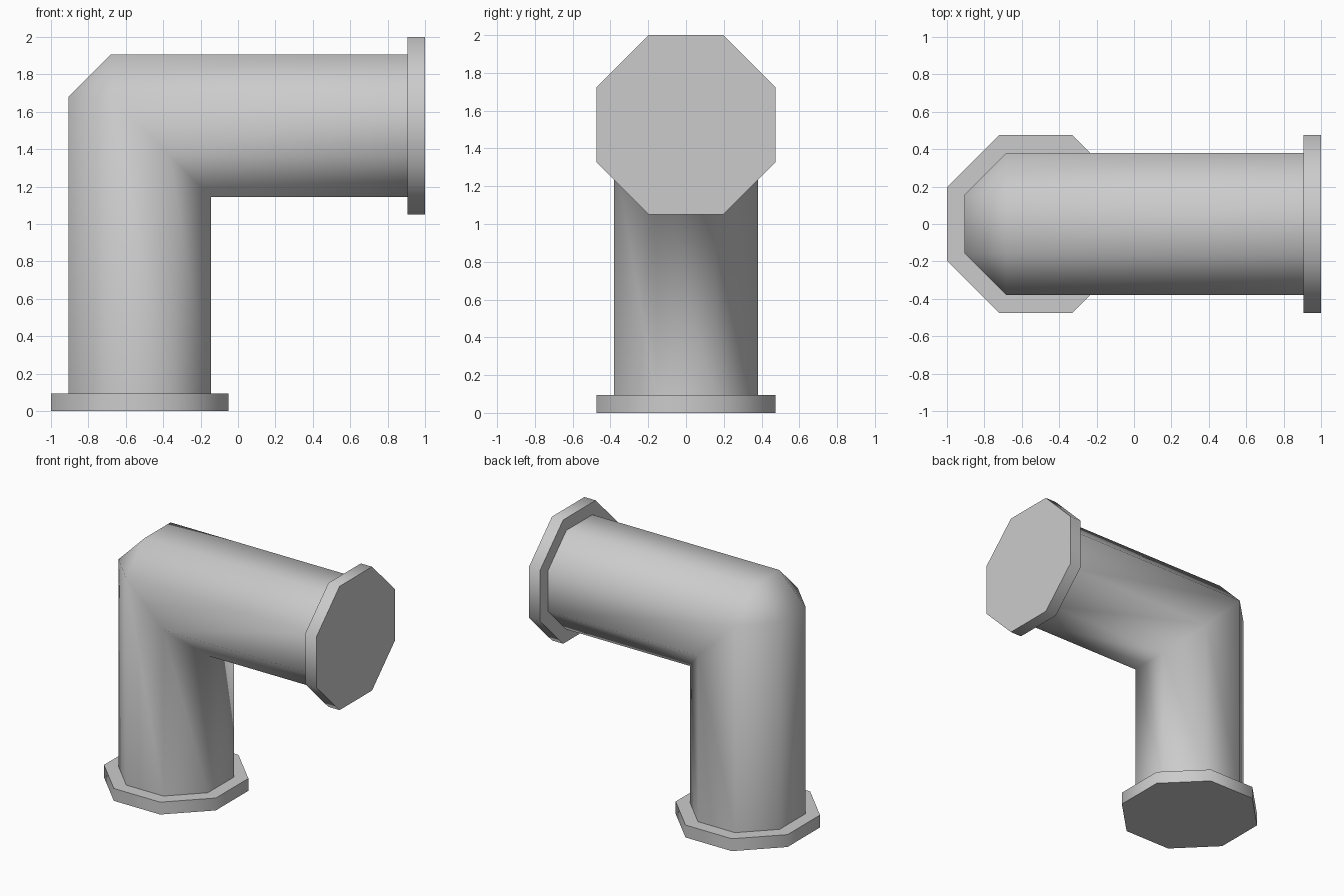
import bpy, bmesh, math
from mathutils import Matrix

cube = bpy.data.objects.get("Cube")
if cube:
    bpy.data.objects.remove(cube, do_unlink=True)

SIDES = 8
STEP = 2 * math.pi / SIDES
PIPE, FLANGE, THICK = 0.38, 0.475, 0.095      # flat-to-centre sizes, flange depth
CX, CZ = -0.525, 1.525                        # axes of the two arms
HALF = PIPE * math.tan(STEP / 2)              # half of one octagon side

grey = bpy.data.materials.new("grey_metal")
grey.use_nodes = True
grey.diffuse_color = (0.6, 0.6, 0.6, 1)
bsdf = next(n for n in grey.node_tree.nodes if n.type == 'BSDF_PRINCIPLED')
bsdf.inputs["Base Color"].default_value = (0.6, 0.6, 0.6, 1)


def finish(bm, name):
    bmesh.ops.recalc_face_normals(bm, faces=bm.faces)
    mesh = bpy.data.meshes.new(name)
    bm.to_mesh(mesh)
    bm.free()
    mesh.materials.append(grey)
    obj = bpy.data.objects.new(name, mesh)
    bpy.context.collection.objects.link(obj)
    bpy.ops.object.select_all(action='DESELECT')
    obj.select_set(True)
    bpy.context.view_layer.objects.active = obj
    return obj


# Octagonal end plates with a softly shaded rim
def flange(name, placement):
    bm = bmesh.new()
    radius = FLANGE / math.cos(STEP / 2)
    bmesh.ops.create_cone(bm, cap_ends=True, segments=SIDES, radius1=radius,
                          radius2=radius, depth=THICK)
    # Turn so that flat sides face along the axes
    first = bm.verts[:][0].co
    turn = STEP / 2 - math.atan2(first.y, first.x)
    bm.transform(placement @ Matrix.Rotation(turn, 4, 'Z'))
    finish(bm, name)
    bpy.ops.object.shade_smooth_by_angle(angle=math.radians(50))


flange("bottom_flange", Matrix.Translation((CX, 0, THICK / 2)))
flange("side_flange", Matrix.Translation((1 - THICK / 2, 0, CZ))
       @ Matrix.Rotation(math.pi / 2, 4, 'Y'))

# Elbow pipe: rings run up, across the chamfered mitre, then sideways
radius = PIPE / math.cos(STEP / 2)
section = [(radius * math.cos((i + 0.5) * STEP), radius * math.sin((i + 0.5) * STEP))
           for i in range(SIDES)]             # (towards outside of bend, y)
rings = [
    [(CX - a, y, THICK - 0.005) for a, y in section],
    [(CX - a, y, CZ + min(a, HALF)) for a, y in section],
    [(CX - min(a, HALF), y, CZ + a) for a, y in section],
    [(1 - THICK + 0.005, y, CZ + a) for a, y in section],
]
bm = bmesh.new()
loops = [[bm.verts.new(p) for p in ring] for ring in rings]
for low, high in zip(loops, loops[1:]):
    for i in range(SIDES):
        j = (i + 1) % SIDES
        bm.faces.new((low[i], low[j], high[j], high[i]))
bmesh.ops.remove_doubles(bm, verts=bm.verts, dist=0.001)
finish(bm, "elbow_pipe")
bpy.ops.object.shade_smooth()
